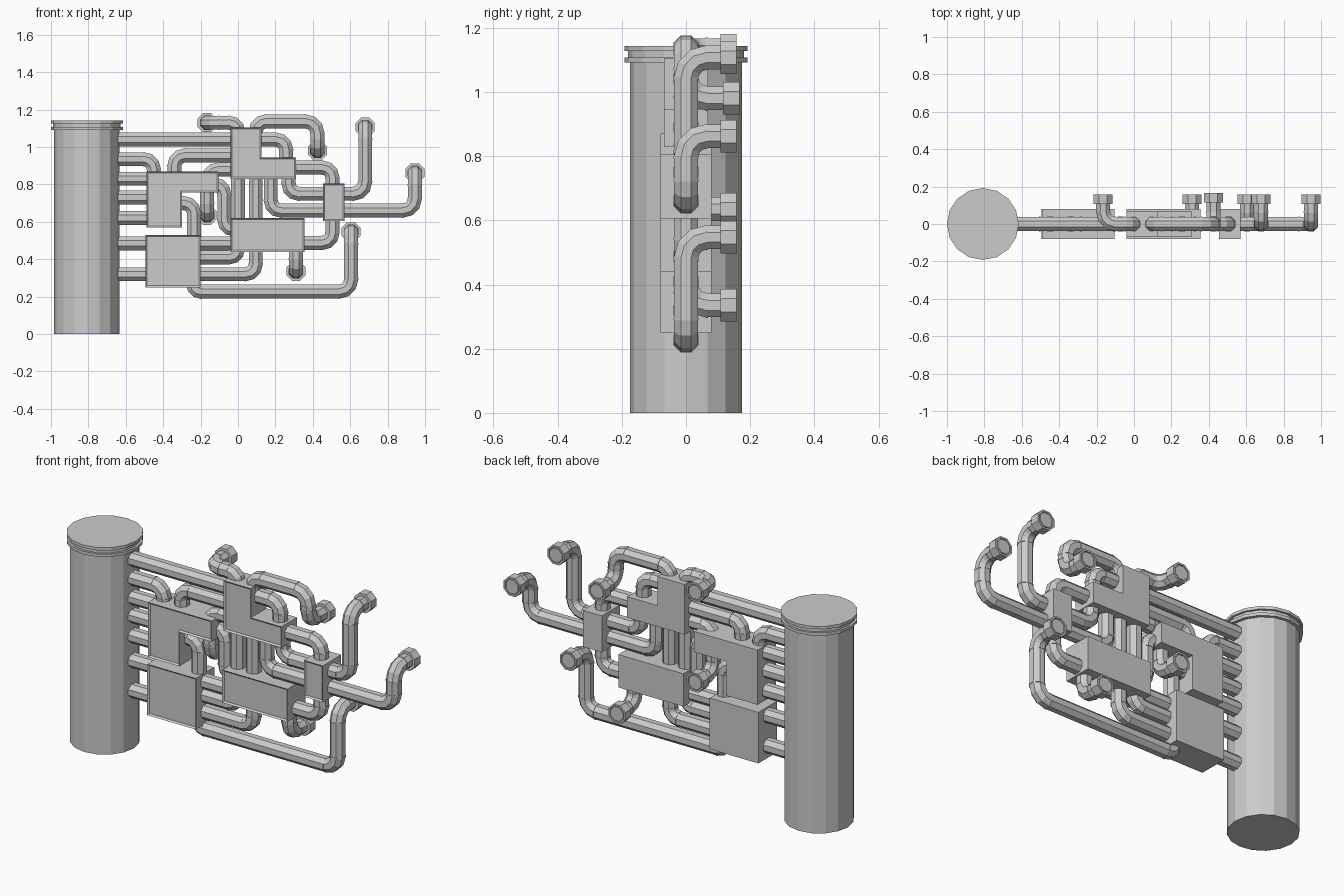
import bpy, bmesh, math
from mathutils import Vector

if "Cube" in bpy.data.objects:
    bpy.data.objects.remove(bpy.data.objects["Cube"])

R = 0.040        # pipe corner radius (octagon)
SIDES = 8


def finish(name, bm):
    bmesh.ops.recalc_face_normals(bm, faces=bm.faces[:])
    me = bpy.data.meshes.new(name)
    bm.to_mesh(me)
    bm.free()
    ob = bpy.data.objects.new(name, me)
    bpy.context.collection.objects.link(ob)
    return ob


def ring(bm, c, d, r, n=SIDES):
    # octagon with flats facing the axes
    d = d.normalized()
    u = Vector((0, 1, 0)) if abs(d.y) < 0.9 else Vector((1, 0, 0))
    u = (u - d * u.dot(d)).normalized()
    v = d.cross(u)
    return [bm.verts.new(c + r * (math.cos(a) * u + math.sin(a) * v))
            for a in [(k + 0.5) * 2 * math.pi / n for k in range(n)]]


def bridge(bm, a, b):
    n = len(a)
    for k in range(n):
        bm.faces.new((a[k], a[(k + 1) % n], b[(k + 1) % n], b[k]))


def sleeve(bm, c, d, r, w):
    # short closed cylinder along d
    d = d.normalized()
    a, b = ring(bm, c - d * w / 2, d, r), ring(bm, c + d * w / 2, d, r)
    bridge(bm, a, b)
    bm.faces.new(a[::-1])
    bm.faces.new(b)


def pipe(name, pts, bend=0.055, outlet=False):
    pts = [Vector((p[0], p[2] if len(p) > 2 else 0, p[1])) for p in pts]
    path, joints = [pts[0]], []
    # round each corner with a three-segment arc
    for i in range(1, len(pts) - 1):
        p = pts[i]
        d0, d1 = pts[i - 1] - p, pts[i + 1] - p
        b = min(bend, d0.length * 0.49 if i > 1 else d0.length * 0.95,
                d1.length * 0.49 if i < len(pts) - 2 else d1.length * 0.95)
        d0.normalize()
        d1.normalize()
        c = p + (d0 + d1) * b
        for k in range(4):
            a = k * math.pi / 6
            path.append(c - d1 * b * math.cos(a) - d0 * b * math.sin(a))
        joints += [(p + d0 * b, d0), (p + d1 * b, d1)]
    path.append(pts[-1])
    bm = bmesh.new()
    prev = ring(bm, path[0], path[1] - path[0], R)
    bm.faces.new(prev[::-1])
    # mitred sweep
    for i in range(1, len(path)):
        d = (path[i] - path[i - 1]).normalized()
        n = d
        if i < len(path) - 1:
            n = (d + (path[i + 1] - path[i]).normalized()).normalized()
        cur = [bm.verts.new(v.co + d * ((path[i] - v.co).dot(n) / d.dot(n))) for v in prev]
        bridge(bm, prev, cur)
        prev = cur
    bm.faces.new(prev)
    for c, d in joints:
        sleeve(bm, c, d, R + 0.002, 0.008)
    # open socket at the rear outlet
    if outlet:
        e, y = pts[-1], Vector((0, 1, 0))
        loops = [ring(bm, e + y * o, y, r) for o, r in
                 ((-0.05, R), (-0.05, 0.055), (0, 0.055), (0, 0.045), (-0.012, 0.045))]
        for a, b in zip(loops, loops[1:]):
            bridge(bm, a, b)
        bm.faces.new(loops[-1])
    finish(name, bm)


def box(name, outline, depth=0.08):
    # extruded outline with a shallow framed front panel
    bm = bmesh.new()
    f = bm.faces.new([bm.verts.new((x, depth, z)) for x, z in outline])
    ext = bmesh.ops.extrude_face_region(bm, geom=[f])["geom"]
    bmesh.ops.translate(bm, vec=(0, -2 * depth, 0),
                        verts=[g for g in ext if isinstance(g, bmesh.types.BMVert)])
    bmesh.ops.recalc_face_normals(bm, faces=bm.faces[:])
    front = min(bm.faces, key=lambda q: q.calc_center_median().y)
    bmesh.ops.inset_region(bm, faces=[front], thickness=0.012)
    bmesh.ops.translate(bm, vec=(0, 0.008, 0), verts=front.verts[:])
    finish(name, bm)


def rect(x0, x1, z0, z1):
    return [(x0, z0), (x1, z0), (x1, z1), (x0, z1)]


# Tank with double rim
bm = bmesh.new()
prof = [(0.175, 0), (0.175, 1.092), (0.192, 1.092), (0.192, 1.108), (0.18, 1.108),
        (0.18, 1.127), (0.192, 1.127), (0.192, 1.143)]
rings = [[bm.verts.new((-0.808 + r * math.cos(k * math.pi / 8), r * math.sin(k * math.pi / 8), z))
          for k in range(16)] for r, z in prof]
for a, b in zip(rings, rings[1:]):
    bridge(bm, a, b)
bm.faces.new(rings[0][::-1])
bm.faces.new(rings[-1])
finish("tank", bm)

# Junction boxes
box("upper_left_box", [(-0.49, 0.57), (-0.30, 0.57), (-0.30, 0.757), (-0.105, 0.757),
                       (-0.105, 0.87), (-0.49, 0.87)])
box("upper_middle_box", [(-0.04, 0.83), (0.31, 0.83), (0.31, 0.945), (0.125, 0.945),
                         (0.125, 1.105), (-0.04, 1.105)], 0.068)
box("lower_left_box", rect(-0.495, -0.20, 0.25, 0.53))
box("lower_middle_box", rect(-0.04, 0.355, 0.44, 0.62))
box("right_box", rect(0.455, 0.57, 0.605, 0.805))

# Tank feed pipes
for i, (z, x) in enumerate([(1.04, -0.02), (0.83, -0.47), (0.73, -0.47),
                            (0.62, -0.47), (0.485, -0.47), (0.32, -0.47)]):
    pipe(f"feed_pipe_{i}", [(-0.70, z), (x, z)])
pipe("feed_pipe_bent", [(-0.70, 0.935), (-0.45, 0.935), (-0.45, 0.85)])

# Pipes between boxes
links = [
    [(0.10, 1.04), (0.257, 1.04), (0.257, 0.93)],
    [(-0.34, 0.85), (-0.34, 0.955), (-0.02, 0.955)],
    [(-0.16, 0.80), (-0.16, 0.88), (-0.02, 0.88)],
    [(-0.15, 0.80), (-0.073, 0.80), (-0.073, 0.56), (-0.02, 0.56)],
    [(-0.32, 0.70), (-0.235, 0.70), (-0.235, 0.50)],
    [(-0.22, 0.485), (-0.02, 0.485)],
    [(-0.22, 0.41), (0.0, 0.41), (0.0, 0.46)],
    [(-0.22, 0.32), (0.095, 0.32), (0.095, 0.46)],
    [(0.0, 0.60), (0.0, 0.85)],
    [(0.095, 0.60), (0.095, 0.85)],
    [(0.175, 0.85), (0.175, 0.66), (0.47, 0.66)],
    [(0.27, 0.85), (0.27, 0.75), (0.47, 0.75)],
    [(0.29, 0.89), (0.505, 0.89), (0.505, 0.79)],
    [(0.505, 0.62), (0.505, 0.487), (0.34, 0.487)],
]
for i, pts in enumerate(links):
    pipe(f"link_pipe_{i}", pts)

# Outlet pipes turning to the rear
Y = 0.157
outlets = [
    [(-0.24, 0.27), (-0.24, 0.227), (0.605, 0.227), (0.605, 0.547), (0.605, 0.547, Y)],
    [(0.55, 0.75), (0.68, 0.75), (0.68, 1.107), (0.68, 1.107, Y)],
    [(0.55, 0.66), (0.946, 0.66), (0.946, 0.862), (0.946, 0.862, Y)],
    [(0.095, 1.08), (0.095, 1.137), (0.425, 1.137), (0.425, 0.98), (0.425, 0.98, 0.166)],
    [(0.0, 1.08), (0.0, 1.13), (-0.165, 1.13), (-0.165, 1.13, Y)],
    [(-0.165, 0.77), (-0.165, 0.635), (-0.165, 0.635, Y)],
    [(0.31, 0.46), (0.31, 0.335), (0.31, 0.335, Y)],
]
for i, pts in enumerate(outlets):
    pipe(f"outlet_pipe_{i}", pts, 0.065, True)
